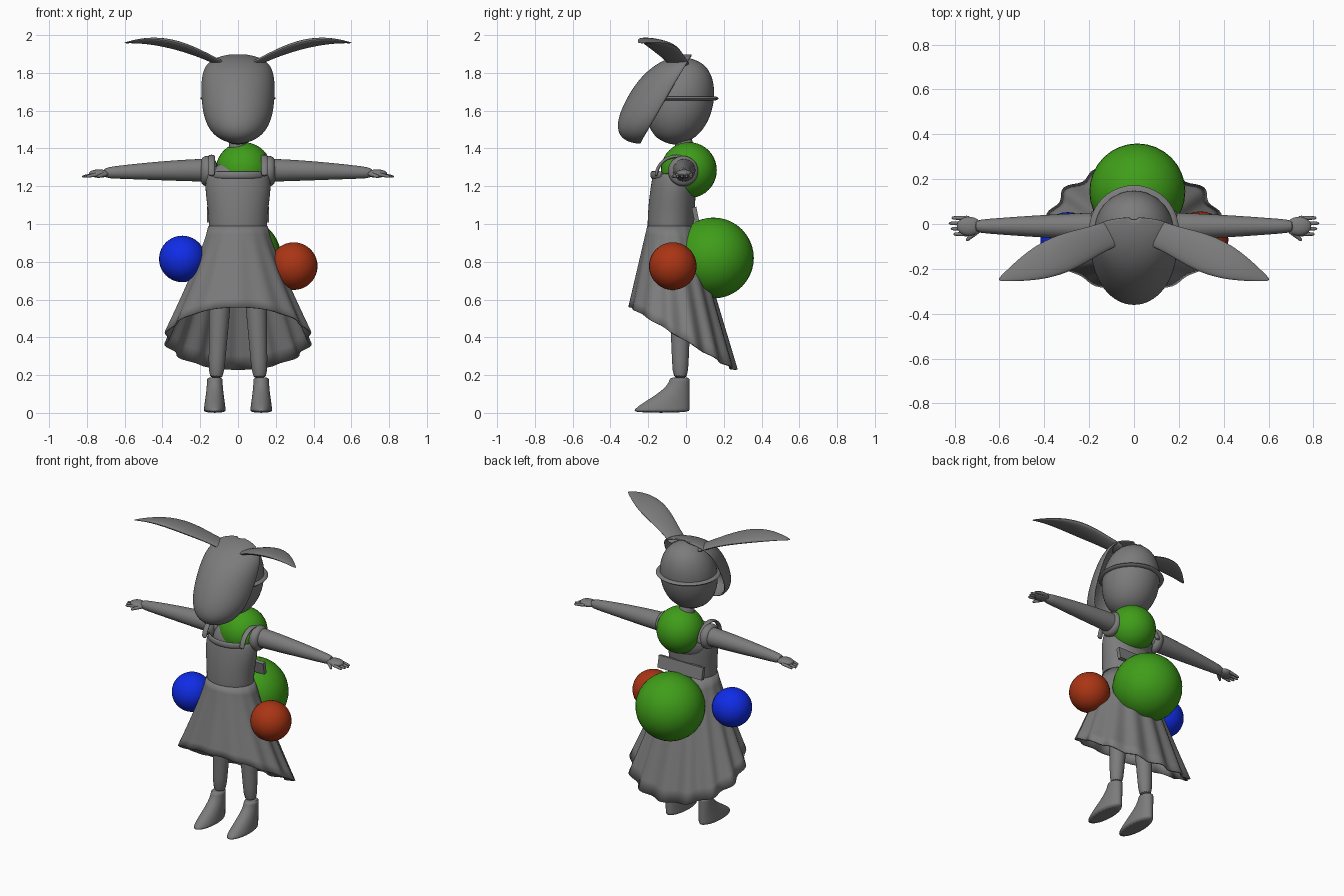
import bpy, bmesh
from math import sin, cos, pi, sqrt, radians
from mathutils import Vector, Matrix

default_cube = bpy.data.objects.get("Cube")
if default_cube:
    bpy.data.objects.remove(default_cube)

ACROSS_X = Vector((1, 0, 0))
ACROSS_Y = Vector((0, 1, 0))


def material(name, *colour):
    mat = bpy.data.materials.new(name)
    mat.use_nodes = True
    mat.diffuse_color = (*colour, 1)
    shader = mat.node_tree.nodes["Principled BSDF"]
    shader.inputs["Base Color"].default_value = (*colour, 1)
    return mat


GREY = material("grey", 0.2, 0.2, 0.2)
GREEN = material("green", 0.05, 0.34, 0.01)
RED = material("red", 0.4, 0.035, 0.007)
BLUE = material("blue", 0.005, 0.025, 0.8)


def steps(count):
    """Even fractions from zero to one."""
    return [i / count for i in range(count + 1)]


def bulge(u, low, high):
    """Rounded profile, zero at both ends; higher powers are blunter."""
    return sqrt(max(0, (1 - (1 - u) ** low) * (1 - u ** high)))


def finish(name, bm, mat=GREY, smooth=0, thick=0):
    bmesh.ops.recalc_face_normals(bm, faces=bm.faces)
    mesh = bpy.data.meshes.new(name)
    bm.to_mesh(mesh)
    bm.free()
    mesh.materials.append(mat)
    obj = bpy.data.objects.new(name, mesh)
    bpy.context.collection.objects.link(obj)
    if thick:
        obj.modifiers.new("thickness", "SOLIDIFY").thickness = thick
    if smooth:
        subsurf = obj.modifiers.new("smooth", "SUBSURF")
        subsurf.levels = subsurf.render_levels = smooth
    bpy.ops.object.select_all(action="DESELECT")
    obj.select_set(True)
    bpy.context.view_layer.objects.active = obj
    bpy.ops.object.shade_smooth_by_angle(angle=radians(50))


def loft(name, rings, closed=True, caps=True, **look):
    """Skin a list of rings that have equal point counts."""
    bm = bmesh.new()
    rows = [[bm.verts.new(point) for point in ring] for ring in rings]
    count = len(rows[0])
    for lower, upper in zip(rows, rows[1:]):
        for i in range(count if closed else count - 1):
            j = (i + 1) % count
            bm.faces.new((lower[i], lower[j], upper[j], upper[i]))
    if caps:
        bm.faces.new(rows[0])
        bm.faces.new(rows[-1])
    finish(name, bm, **look)


def oval(z, front, back, half, x=0, count=24):
    """Level ring between a front and a back y."""
    middle, depth = (front + back) / 2, (back - front) / 2
    angles = [2 * pi * i / count for i in range(count)]
    return [(x + half * sin(a), middle - depth * cos(a), z) for a in angles]


def tube(name, path, widths, flat=1, across=ACROSS_Y, count=14):
    """Tube along a path; flat is thickness over width."""
    points = [Vector(p) for p in path]
    rings = []
    for i, (point, width) in enumerate(zip(points, widths)):
        along = points[min(i + 1, len(points) - 1)] - points[max(i - 1, 0)]
        along.normalize()
        side = (across - along * across.dot(along)).normalized()
        up = side.cross(along) * flat
        angles = [2 * pi * k / count for k in range(count)]
        rings.append([point + (side * cos(a) + up * sin(a)) * width for a in angles])
    loft(name, rings, smooth=1)


def ball(name, place, size, mat=GREY):
    bm = bmesh.new()
    matrix = Matrix.LocRotScale(Vector(place), None, Vector(size))
    bmesh.ops.create_uvsphere(bm, u_segments=32, v_segments=20, radius=1, matrix=matrix)
    finish(name, bm, mat)


# Coloured balls
ball("neck_ball", (0.03, 0.015, 1.285), [0.148] * 3, GREEN)
ball("back_ball", (0.015, 0.145, 0.82), [0.214] * 3, GREEN)
ball("left_ball", (0.295, -0.07, 0.777), [0.126] * 3, RED)
ball("right_ball", (-0.295, -0.07, 0.815), [0.123] * 3, BLUE)

# Back of the head, with a thin strap around it
head = []
for u in steps(20):
    size = max(0.19 * bulge(u, 4, 4), 0.02)
    middle = 0.06 * (u - 1)
    head.append(oval(1.42 + 0.46 * u, middle - size, middle + size, size))
loft("head", head, smooth=1)

strap = []
for u in steps(4):
    size = 0.186 + 0.014 * sin(pi * u)
    strap.append(oval(1.655 + 0.02 * u, -0.027 - size, size - 0.027, size, count=40))
loft("head_strap", strap)

# Face mask: half shell whose open edge lies on a slanted plane
mask = []
for k in steps(20):
    u = (1 - cos(pi * k)) / 2
    edge = 0.27 * u - 0.24
    half = max(0.197 * bulge(u, 5, 10), 0.02)
    depth = max(0.215 * bulge(u, 5, 6), 0.01)
    angles = [pi * (v - 0.5) for v in steps(20)]
    mask.append([(half * sin(a), edge - depth * cos(a), 1.425 + 0.475 * u) for a in angles])
loft("face_mask", mask, closed=False, caps=False, smooth=1, thick=0.012)

# Neck, chest and bodice
tube("neck", [(0, -0.01, 1.25 + 0.22 * u) for u in steps(3)], [0.05] * 4)
ball("chest", (0, -0.03, 1.22), (0.15, 0.1, 0.13))
bodice = []
for u in steps(6):
    half = 0.155 + 0.02 * sin(2.6 * u * u)
    bodice.append(oval(0.97 + 0.3 * u, 0.03 * u * u - 0.205, 0.04 + 0.02 * u, half))
loft("bodice", bodice, caps=False, smooth=1, thick=0.01)

# Neckline band and flat bow at the back of the waist
arc = [2 * u - 1 for u in steps(10)]
tube("neckline_band", [(0.155 * sin(a), -0.055 - 0.125 * cos(a), 1.26) for a in arc],
     [0.01] * len(arc), flat=2)
bow = bmesh.new()
bmesh.ops.create_cube(bow, size=1, matrix=Matrix.LocRotScale(
    Vector((0, 0.05, 1.05)), Matrix.Rotation(0.2, 3, "X"), Vector((0.33, 0.025, 0.08))))
finish("back_bow", bow)

# Flared skirt, longer behind, with pleats that deepen toward the hem
skirt = []
for u in steps(10):
    ring = []
    for i in range(112):
        a = 2 * pi * i / 112
        pleat = 1 + (0.035 - 0.015 * cos(a)) * cos(14 * a)
        waist = Vector((0.157 * sin(a), -0.08 - 0.125 * cos(a), 0.99))
        hem = Vector((0.385 * pleat * sin(a), -0.02 - 0.28 * pleat * cos(a),
                      0.395 + 0.165 * cos(a)))
        point = waist.lerp(hem, u)
        point.x = waist.x + (hem.x - waist.x) * u ** 1.15
        ring.append(point)
    skirt.append(ring)
loft("skirt", skirt, caps=False, thick=0.01)

# Paired parts
for side, m in (("left", 1), ("right", -1)):
    # Long leaf-shaped ear
    us = steps(12)
    tube(f"{side}_ear",
         [(m * (0.07 + 0.535 * u), -0.03 - 0.22 * u, 1.84 + 0.13 * sin(2 * u)) for u in us],
         [0.08 * sin(pi * u) + 0.06 * (1 - u) ** 6 + 0.006 for u in us],
         flat=0.25, across=Vector((0, 1, -0.15)))

    # Arm, sleeve and hand
    us = steps(8)
    tube(f"{side}_arm", [(m * (0.1 + 0.62 * u), -0.01, 1.285 - 0.015 * u * u) for u in us],
         [0.064 - 0.036 * u ** 1.5 for u in us])
    us = steps(4)
    tube(f"{side}_sleeve", [(m * (0.13 + 0.07 * u), -0.015, 1.28) for u in us],
         [0.065 + 0.02 * sin(pi * u) for u in us])
    ball(f"{side}_palm", (m * 0.735, -0.01, 1.267), (0.055, 0.042, 0.022))
    us = steps(3)
    for number in range(4):
        y = 0.024 * number - 0.045
        reach = 0.1 - abs(y) / 2
        tube(f"{side}_finger_{number + 1}",
             [(m * (0.73 + reach * u), y, 1.265 - 0.015 * u) for u in us],
             [0.012 - 0.004 * u for u in us], count=8)
    tube(f"{side}_thumb",
         [(m * (0.69 + 0.06 * u), -0.025 - 0.05 * u, 1.268 - 0.02 * u) for u in us],
         [0.015 - 0.007 * u for u in us], count=8)

    # Dress strap arching over the shoulder
    us = steps(10)
    tube(f"{side}_shoulder_strap",
         [(m * 0.14, -0.05 - 0.11 * cos(pi * u), 1.25 + 0.11 * sin(pi * u)) for u in us],
         [0.018] * len(us), flat=0.5, across=ACROSS_X)

    # Leg and shoe
    heights = [0.17 + 0.65 * u for u in steps(6)]
    tube(f"{side}_leg", [(m * (0.125 - 0.05 * z), -0.03, z) for z in heights],
         [0.033 + 0.045 * z for z in heights])
    shoe = []
    for u in steps(10):
        toe = (1 + cos(pi * u ** 0.8)) / 2
        shoe.append(oval(0.19 * u, -0.085 - 0.2 * toe, 0.02, 0.041 + 0.018 * toe, m * 0.123))
    loft(f"{side}_shoe", shoe, smooth=1)
